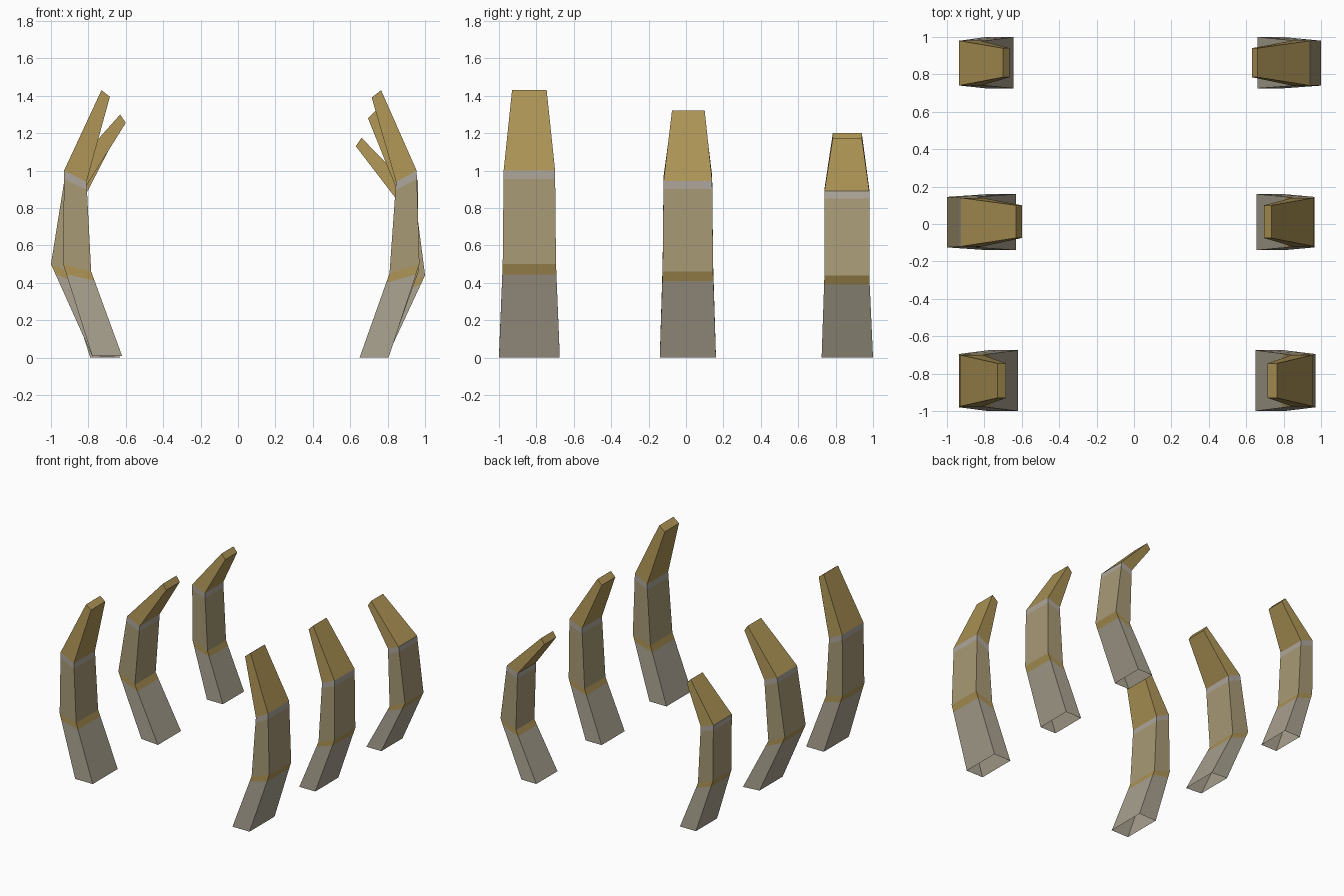
import bpy, bmesh
from mathutils import Vector

if "Cube" in bpy.data.objects:
    bpy.data.objects.remove(bpy.data.objects["Cube"])


def material(name, rgb):
    m = bpy.data.materials.new(name)
    m.diffuse_color = (*rgb, 1)
    m.use_nodes = True
    m.node_tree.nodes["Principled BSDF"].inputs["Base Color"].default_value = m.diffuse_color
    return m


GREY = material("weathered_grey", (0.40, 0.36, 0.28))
MID = material("aged_bone", (0.39, 0.32, 0.18))
TAN = material("dark_tan", (0.41, 0.29, 0.09))
PALE = material("pale_grey", (0.42, 0.38, 0.33))
MATS = [GREY, TAN, MID, PALE]


def ring(outer, inner, y0, y1):
    (xo, zo), (xi, zi) = outer, inner
    return [Vector((xo, y0, zo)), Vector((xi, y0, zi)),
            Vector((xi, y1, zi)), Vector((xo, y1, zo))]


def blend(a, b, t):
    return [p.lerp(q, t) for p, q in zip(a, b)]


def rib(name, outer, inner, widths):
    """Tapered four-sided rib: base, knee, shoulder, tip, with a band below each bend."""
    base, knee, shoulder, tip = [ring(o, i, *w) for o, i, w in zip(outer, inner, widths)]
    rings = [base, blend(base, knee, 0.89), knee,
             blend(knee, shoulder, 0.91), shoulder, tip]
    bm = bmesh.new()
    loops = [[bm.verts.new(p) for p in r] for r in rings]
    for k, slot in enumerate([0, 1, 2, 3, 1]):
        a, b = loops[k], loops[k + 1]
        for j in range(4):
            n = (j + 1) % 4
            bm.faces.new((a[j], a[n], b[n], b[j])).material_index = slot
    bm.faces.new(loops[-1]).material_index = 1  # tip cap; the foot stays open
    bmesh.ops.recalc_face_normals(bm, faces=bm.faces)
    me = bpy.data.meshes.new(name)
    bm.to_mesh(me)
    bm.free()
    for m in MATS:
        me.materials.append(m)
    bpy.context.collection.objects.link(bpy.data.objects.new(name, me))


# Width (y range) at base, knee, shoulder and tip of each row
FRONT = [(-1.0, -0.675), (-0.98, -0.695), (-0.975, -0.70), (-0.93, -0.745)]
MIDDLE = [(-0.14, 0.16), (-0.125, 0.145), (-0.12, 0.14), (-0.075, 0.10)]
BACK = [(0.725, 1.0), (0.74, 0.98), (0.74, 0.98), (0.785, 0.94)]

# Left ribs
rib("front_left_rib",
    [(-0.78, 0.01), (-0.935, 0.50), (-0.93, 1.0), (-0.73, 1.43)],
    [(-0.62, 0.01), (-0.785, 0.46), (-0.81, 0.94), (-0.685, 1.395)], FRONT)
rib("middle_left_rib",
    [(-0.78, 0.01), (-1.0, 0.50), (-0.925, 0.97), (-0.63, 1.30)],
    [(-0.63, 0.0), (-0.85, 0.43), (-0.81, 0.92), (-0.60, 1.255)], MIDDLE)
rib("back_left_rib",
    [(-0.79, 0.0), (-0.93, 0.44), (-0.935, 0.90), (-0.70, 1.20)],
    [(-0.645, 0.0), (-0.795, 0.39), (-0.82, 0.86), (-0.665, 1.16)], BACK)

# Right ribs
rib("front_right_rib",
    [(0.805, 0.0), (0.97, 0.50), (0.955, 1.0), (0.765, 1.43)],
    [(0.65, 0.0), (0.81, 0.45), (0.845, 0.94), (0.715, 1.39)], FRONT)
rib("middle_right_rib",
    [(0.80, 0.0), (0.965, 0.46), (0.962, 0.945), (0.735, 1.32)],
    [(0.655, 0.0), (0.82, 0.41), (0.848, 0.90), (0.695, 1.28)], MIDDLE)
rib("back_right_rib",
    [(0.795, 0.0), (1.0, 0.44), (0.942, 0.89), (0.66, 1.175)],
    [(0.66, 0.0), (0.86, 0.38), (0.845, 0.85), (0.63, 1.13)], BACK)
